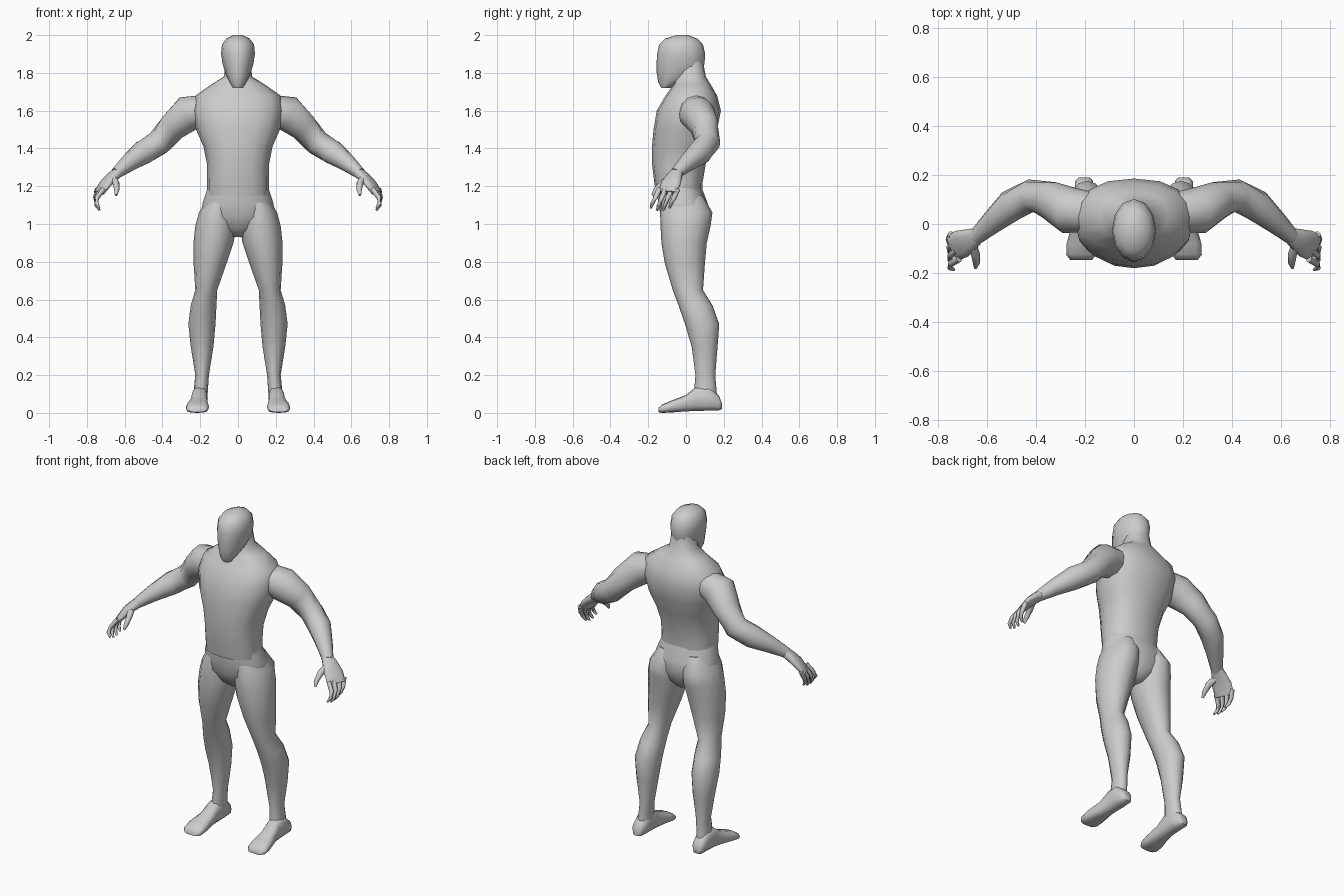
import bpy
import bmesh
import math
from mathutils import Vector

cube = bpy.data.objects.get("Cube")
if cube:
    bpy.data.objects.remove(cube, do_unlink=True)

# One plain grey for the whole figure
GREY = (0.6, 0.6, 0.6, 1.0)
material = bpy.data.materials.new("plain grey")
material.use_nodes = True
material.diffuse_color = GREY
material.node_tree.nodes["Principled BSDF"].inputs["Base Color"].default_value = GREY

UP = Vector((0, 0, 1))


def ring_points(centre, u, v, ru, rv, sides, power):
    """Points of a rounded-box ring spanned by the axes u and v."""
    points = []
    for i in range(sides):
        angle = math.tau * i / sides
        c, s = math.cos(angle), math.sin(angle)
        c = math.copysign(abs(c) ** power, c)
        s = math.copysign(abs(s) ** power, s)
        points.append(centre + u * (ru * c) + v * (rv * s))
    return points


def skin(name, rings, side=1):
    """Join rings of points into a closed, smooth part; side -1 mirrors it."""
    bm = bmesh.new()
    loops = [[bm.verts.new((p.x * side, p.y, p.z)) for p in ring] for ring in rings]
    for low, high in zip(loops, loops[1:]):
        for i in range(len(low)):
            j = (i + 1) % len(low)
            bm.faces.new((low[i], low[j], high[j], high[i]))
    bm.faces.new(loops[0])
    bm.faces.new(loops[-1])
    bmesh.ops.recalc_face_normals(bm, faces=bm.faces)
    mesh = bpy.data.meshes.new(name)
    bm.to_mesh(mesh)
    bm.free()
    mesh.materials.append(material)
    obj = bpy.data.objects.new(name, mesh)
    bpy.context.collection.objects.link(obj)
    bpy.ops.object.select_all(action="DESELECT")
    obj.select_set(True)
    bpy.context.view_layer.objects.active = obj
    bpy.ops.object.shade_smooth_by_angle(angle=math.radians(55))
    return obj


def stack(name, levels, side=1, sides=12, power=1.0):
    """Horizontal rings: height, x centre, half width, front y, back y."""
    rings = []
    for z, x, half, front, back in levels:
        centre = Vector((x, (front + back) / 2, z))
        rings.append(ring_points(centre, Vector((1, 0, 0)), Vector((0, 1, 0)),
                                 half, (back - front) / 2, sides, power))
    return skin(name, rings, side)


def limb(name, path, side=1, sides=12, power=1.0):
    """Rings square to a path: x, y, z, sideways radius, upright radius."""
    centres = [Vector(p[:3]) for p in path]
    rings = []
    for i, p in enumerate(path):
        ahead = centres[min(i + 1, len(path) - 1)]
        behind = centres[max(i - 1, 0)]
        tangent = (ahead - behind).normalized()
        u = UP.cross(tangent).normalized()
        rings.append(ring_points(centres[i], u, tangent.cross(u),
                                 p[3], p[4], sides, power))
    return skin(name, rings, side)


# Head, with the jaw narrowing to the chin
stack("head", [
    (1.72, 0, .026, -.13, -.08),
    (1.75, 0, .045, -.147, -.03),
    (1.80, 0, .068, -.155, .085),
    (1.85, 0, .082, -.156, .098),
    (1.90, 0, .09, -.153, .102),
    (1.95, 0, .085, -.143, .09),
    (1.982, 0, .062, -.11, .06),
    (2.00, 0, .025, -.05, .01),
])

# Torso running up through the sloping shoulders into the neck
stack("torso", [
    (1.15, 0, .163, -.157, .085),
    (1.22, 0, .163, -.168, .088),
    (1.32, 0, .165, -.18, .105),
    (1.41, 0, .183, -.18, .135),
    (1.50, 0, .222, -.172, .165),
    (1.60, 0, .24, -.155, .185),
    (1.68, 0, .225, -.108, .165),
    (1.74, 0, .14, -.065, .13),
    (1.78, 0, .075, -.055, .105),
    (1.86, 0, .066, -.055, .09),
], sides=16, power=.85)

# Pelvis bridging the two legs
stack("pelvis", [
    (.93, 0, .03, -.05, .06),
    (.97, 0, .10, -.10, .095),
    (1.04, 0, .195, -.135, .118),
    (1.11, 0, .188, -.145, .115),
    (1.18, 0, .165, -.155, .088),
    (1.24, 0, .15, -.15, .08),
], sides=16, power=.9)

for label, side in (("left", 1), ("right", -1)):
    # Leg from the buttock down to the ankle
    stack(label + "_leg", [
        (1.15, .09, .065, -.12, .09),
        (1.06, .112, .095, -.137, .14),
        (.99, .117, .109, -.135, .13),
        (.90, .13, .106, -.13, .11),
        (.79, .148, .087, -.112, .10),
        (.65, .168, .058, -.07, .09),
        (.57, .182, .068, -.04, .14),
        (.47, .191, .072, -.005, .176),
        (.35, .19, .06, .03, .167),
        (.20, .19, .036, .05, .155),
        (.08, .2, .038, .04, .165),
    ], side)

    # Foot: y, x centre, half width, sole height, top height
    foot = []
    for y, x, half, sole, top in (
        (.19, .203, .022, .02, .05),
        (.175, .203, .036, .014, .09),
        (.12, .202, .042, .012, .14),
        (.05, .204, .042, .01, .135),
        (0, .207, .046, .008, .095),
        (-.08, .214, .06, .002, .064),
        (-.125, .216, .06, 0, .045),
        (-.146, .215, .045, .004, .026),
    ):
        centre = Vector((x, y, (sole + top) / 2))
        foot.append(ring_points(centre, Vector((1, 0, 0)), UP,
                                half, (top - sole) / 2, 12, .75))
    skin(label + "_foot", foot, side)

    # Arm from inside the shoulder to the wrist
    limb(label + "_arm", [
        (.17, .05, 1.61, .08, .075),
        (.265, .055, 1.585, .096, .096),
        (.345, .098, 1.515, .077, .078),
        (.42, .115, 1.43, .067, .068),
        (.50, .075, 1.38, .065, .066),
        (.58, .005, 1.322, .047, .047),
        (.645, -.055, 1.268, .032, .03),
    ], side)

    # Palm
    limb(label + "_palm", [
        (.632, -.045, 1.277, .032, .028),
        (.665, -.062, 1.25, .045, .026),
        (.70, -.08, 1.215, .058, .022),
        (.735, -.097, 1.165, .056, .016),
    ], side, power=.85)

    # Four curled fingers
    names = ("index", "middle", "ring", "little")
    for i, finger in enumerate(names):
        shift = .033 * i
        drop = .012 if finger in ("middle", "ring") else 0
        limb(label + "_" + finger + "_finger", [
            (.712 + .011 * i, -.142 + shift, 1.185, .014, .014),
            (.745 + .003 * i, -.162 + shift, 1.14, .013, .013),
            (.75, -.178 + shift, 1.11 - drop, .011, .011),
            (.733, -.186 + shift, 1.085 - drop, .006, .006),
        ], side, sides=8)

    # Thumb
    limb(label + "_thumb", [
        (.665, -.075, 1.245, .022, .022),
        (.645, -.125, 1.215, .018, .018),
        (.642, -.16, 1.18, .014, .014),
        (.645, -.178, 1.152, .007, .007),
    ], side, sides=8)
